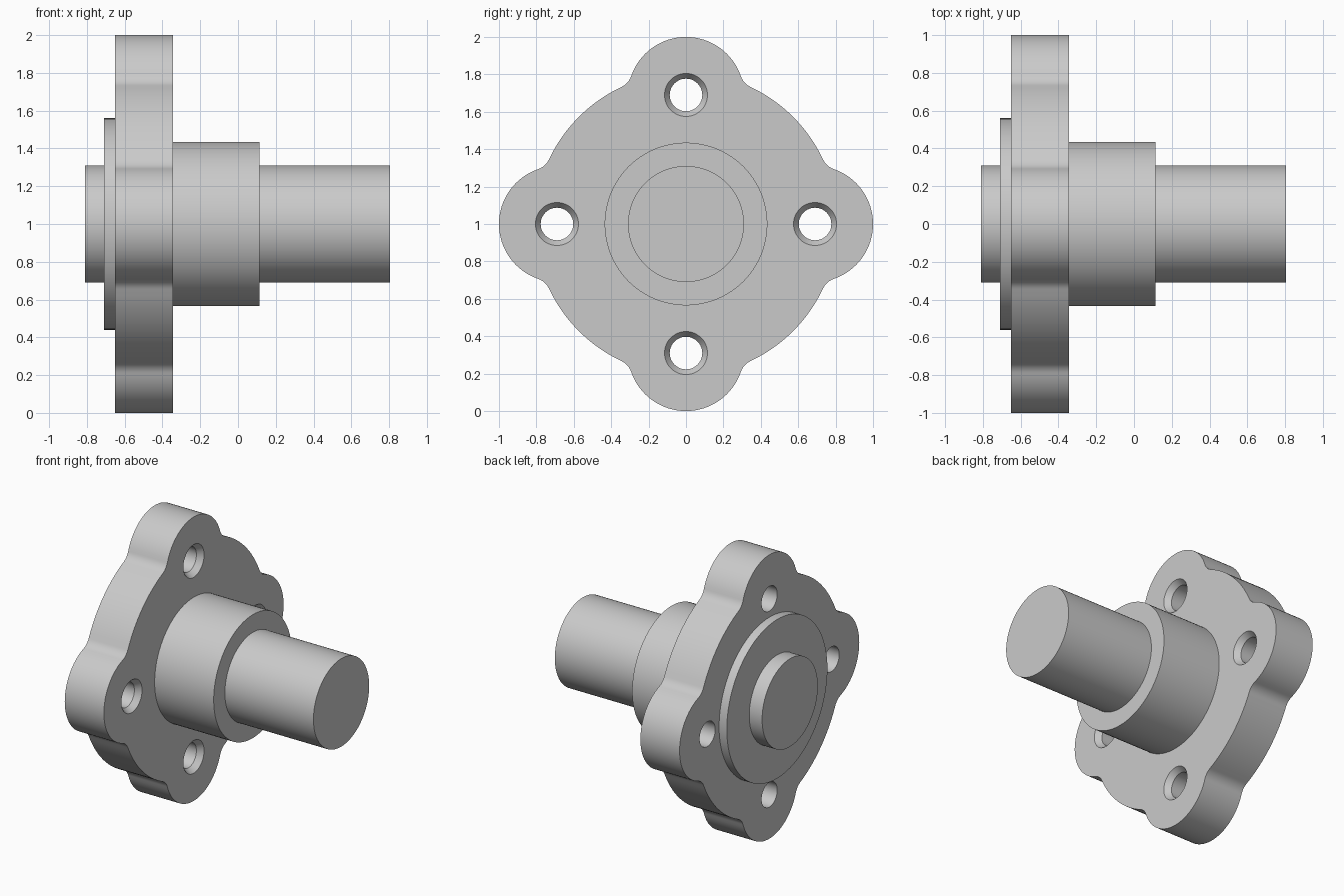
import bpy
import bmesh
from math import sin, cos, pi, atan2, sqrt

if "Cube" in bpy.data.objects:
    bpy.data.objects.remove(bpy.data.objects["Cube"], do_unlink=True)

AXIS_Z = 1.0
FLANGE_BACK, FLANGE_FRONT = -0.65, -0.345
LOBE_OFFSET, LOBE_R = 0.69, 0.31
DISC_R, FILLET_R = 0.81, 0.1

metal = bpy.data.materials.new("grey metal")
metal.use_nodes = True
grey = (0.59, 0.59, 0.59, 1)
metal.diffuse_color = grey
metal.node_tree.nodes["Principled BSDF"].inputs["Base Color"].default_value = grey


def lathe(bm, profile, cy=0, cz=AXIS_Z, segments=96):
    """Revolve (x, radius) points around an axis along x, with flat end caps."""
    rings = []
    for x, r in profile:
        angles = [2 * pi * i / segments for i in range(segments)]
        rings.append([bm.verts.new((x, cy + r * sin(a), cz + r * cos(a))) for a in angles])
    for lower, upper in zip(rings, rings[1:]):
        for i in range(segments):
            j = (i + 1) % segments
            bm.faces.new((lower[i], lower[j], upper[j], upper[i]))
    bm.faces.new(rings[0])
    bm.faces.new(rings[-1])


def finish(bm, name):
    bmesh.ops.recalc_face_normals(bm, faces=bm.faces[:])
    mesh = bpy.data.meshes.new(name)
    bm.to_mesh(mesh)
    bm.free()
    mesh.materials.append(metal)
    obj = bpy.data.objects.new(name, mesh)
    bpy.context.collection.objects.link(obj)
    return obj


def activate(obj):
    bpy.ops.object.select_all(action='DESELECT')
    obj.select_set(True)
    bpy.context.view_layer.objects.active = obj


def arc(cu, cv, r, start, end, steps):
    angles = [start + (end - start) * i / steps for i in range(steps + 1)]
    return [(cu + r * cos(a), cv + r * sin(a)) for a in angles]


def flange_outline():
    """Four lobes blended into a disc with small concave fillets."""
    far, near = DISC_R + FILLET_R, LOBE_R + FILLET_R
    fu = (far ** 2 + LOBE_OFFSET ** 2 - near ** 2) / (2 * LOBE_OFFSET)
    fv = sqrt(far ** 2 - fu ** 2)
    lobe_a = atan2(fv, fu - LOBE_OFFSET)
    disc_a = atan2(fv, fu)
    fillet = arc(fu, fv, FILLET_R, lobe_a + pi, disc_a + pi, 8)
    quarter = arc(LOBE_OFFSET, 0, LOBE_R, -lobe_a, lobe_a, 32)[1:-1]
    quarter += fillet
    quarter += arc(0, 0, DISC_R, disc_a, pi / 2 - disc_a, 16)[1:-1]
    quarter += [(v, u) for u, v in reversed(fillet)]
    points = []
    for k in range(4):
        c, s = cos(k * pi / 2), sin(k * pi / 2)
        points += [(u * c - v * s, u * s + v * c) for u, v in quarter]
    return points


# Flange plate
bm = bmesh.new()
face = bm.faces.new([bm.verts.new((FLANGE_BACK, y, AXIS_Z + z)) for y, z in flange_outline()])
extruded = bmesh.ops.extrude_face_region(bm, geom=[face])["geom"]
bmesh.ops.translate(bm, vec=(FLANGE_FRONT - FLANGE_BACK, 0, 0),
                    verts=[g for g in extruded if isinstance(g, bmesh.types.BMVert)])
flange = finish(bm, "flange")

# Bolt holes, countersunk on the shaft side
bm = bmesh.new()
for k in range(4):
    lathe(bm, [(-0.75, 0.087), (-0.385, 0.087), (-0.305, 0.143)],
          LOBE_OFFSET * cos(k * pi / 2), AXIS_Z + LOBE_OFFSET * sin(k * pi / 2), 48)
cutter = finish(bm, "bolt_hole_cutter")
cutter.hide_render = True
cut = flange.modifiers.new("bolt holes", 'BOOLEAN')
cut.operation = 'DIFFERENCE'
cut.solver = 'EXACT'
cut.object = cutter
activate(flange)
bpy.ops.object.modifier_apply(modifier=cut.name)
bpy.data.objects.remove(cutter, do_unlink=True)

# Stepped round parts: (x, radius) profiles, sunk slightly into their neighbours
round_parts = {
    "end_spigot": [(-0.81, 0.31), (-0.70, 0.31)],
    "locating_collar": [(-0.71, 0.56), (-0.64, 0.56)],
    "hub": [(-0.36, 0.435), (0.115, 0.435)],
    "shaft": [(0.10, 0.31), (0.805, 0.31)],
}
parts = [flange]
for name, profile in round_parts.items():
    bm = bmesh.new()
    lathe(bm, profile)
    parts.append(finish(bm, name))

# Smooth curved walls, crisp rims
for part in parts:
    activate(part)
    bpy.ops.object.shade_smooth_by_angle()
